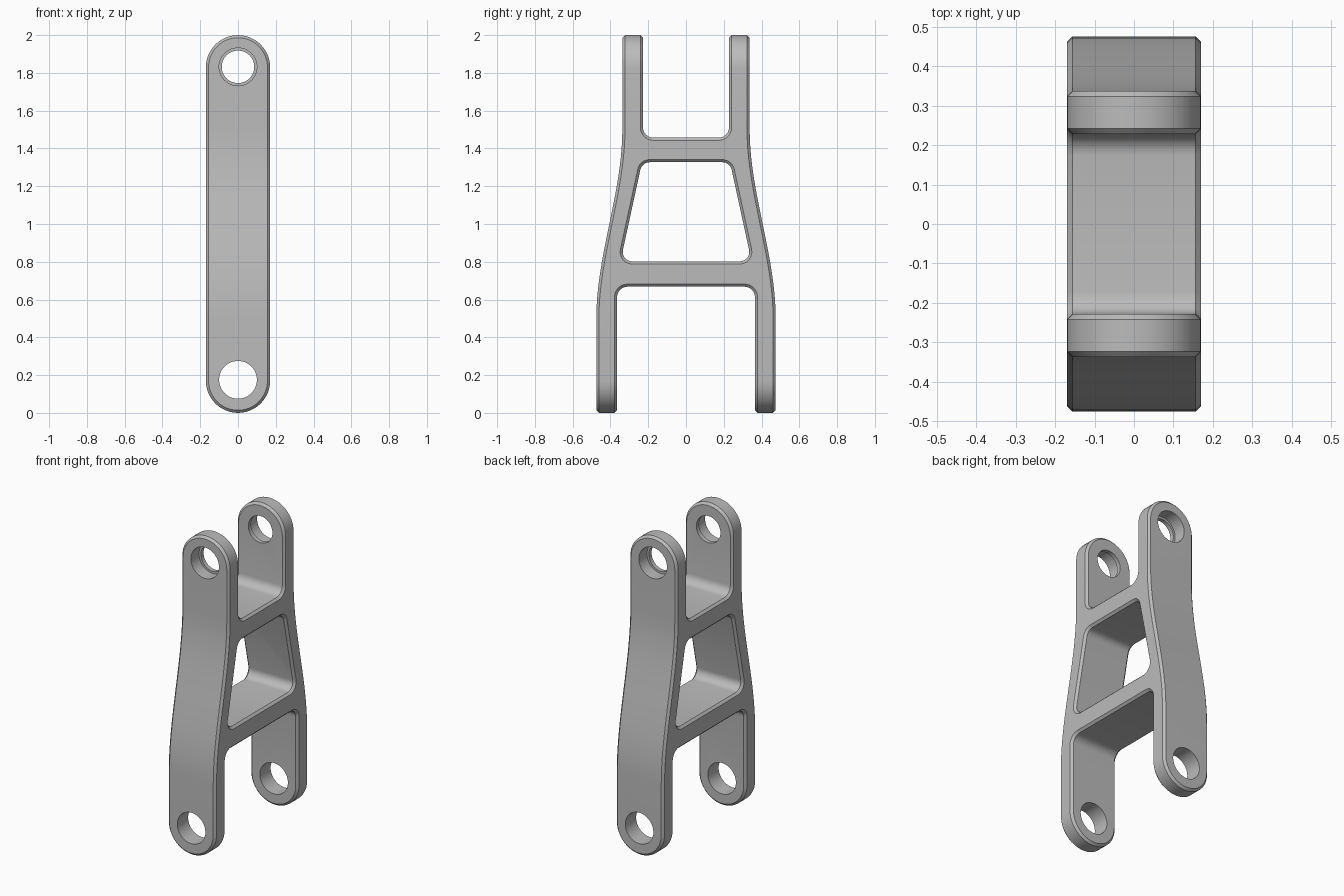
import bpy, bmesh, math
from mathutils import Vector

if "Cube" in bpy.data.objects:
    bpy.data.objects.remove(bpy.data.objects["Cube"], do_unlink=True)

steel = bpy.data.materials.new("grey metal")
steel.use_nodes = True
grey = (0.5, 0.5, 0.5, 1)
steel.diffuse_color = grey
steel.node_tree.nodes["Principled BSDF"].inputs["Base Color"].default_value = grey


def prism(name, points, start, depth):
    """Extrude a closed loop of points along a vector."""
    bm = bmesh.new()
    face = bm.faces.new([bm.verts.new(Vector(p) + Vector(start)) for p in points])
    top = bmesh.ops.extrude_face_region(bm, geom=[face])["geom"]
    verts = [v for v in top if isinstance(v, bmesh.types.BMVert)]
    bmesh.ops.translate(bm, verts=verts, vec=depth)
    bmesh.ops.recalc_face_normals(bm, faces=bm.faces)
    mesh = bpy.data.meshes.new(name)
    bm.to_mesh(mesh)
    bm.free()
    obj = bpy.data.objects.new(name, mesh)
    mesh.materials.append(steel)
    bpy.context.collection.objects.link(obj)
    return obj


def rounded(corners, steps=6):
    """Fillet a (y, z, radius) polygon; radius 0 keeps the corner."""
    out = []
    for i, (y, z, r) in enumerate(corners):
        p = Vector((y, z))
        if r == 0:
            out.append((0, y, z))
            continue
        a = (Vector(corners[i - 1][:2]) - p).normalized()
        b = (Vector(corners[(i + 1) % len(corners)][:2]) - p).normalized()
        half = a.angle(b) / 2
        centre = p + (a + b).normalized() * (r / math.sin(half))
        u = p + a * (r / math.tan(half)) - centre
        v = p + b * (r / math.tan(half)) - centre
        sweep = u.angle(v)
        for k in range(steps + 1):
            t = k / steps
            q = centre + (u * math.sin((1 - t) * sweep) + v * math.sin(t * sweep)) / math.sin(sweep)
            out.append((0, q.x, q.y))
    return out


def circle(radius, z, start=0, sweep=2 * math.pi, count=48):
    return [(radius * math.cos(start + sweep * i / count), 0,
             z + radius * math.sin(start + sweep * i / count)) for i in range(count)]


def boolean(obj, cutter, operation):
    cutter.hide_render = True
    mod = obj.modifiers.new("cut", "BOOLEAN")
    mod.operation, mod.object, mod.solver = operation, cutter, "EXACT"
    apply(obj, mod)
    bpy.data.objects.remove(cutter, do_unlink=True)


def apply(obj, mod):
    bpy.ops.object.select_all(action="DESELECT")
    obj.select_set(True)
    bpy.context.view_layer.objects.active = obj
    bpy.ops.object.modifier_apply(modifier=mod.name)


# Side outline: gently S-curved outer edge, open slot at each end
steps = 20
half = [(0.475, -0.1, 0)]
for i in range(steps + 1):
    t = i / steps
    ease = t * t * (3 - 2 * t)
    half.append((0.475 - 0.138 * ease, 0.5 + t, 0))
half += [(0.337, 2.1, 0), (0.228, 2.1, 0), (0.228, 1.457, 0.055)]
slot = [(0.365, 0.668, 0.055), (0.365, -0.1, 0)]
outline = half + [(-y, z, r) for y, z, r in reversed(half)]
outline += [(-y, z, r) for y, z, r in reversed(slot)] + slot
link = prism("linkage_arm", rounded(outline), (-0.3, 0, 0), (0.6, 0, 0))

# Tapered window between the two cross bars
window = [(-0.347, 0.802, 0.05), (0.347, 0.802, 0.05), (0.233, 1.327, 0.05), (-0.233, 1.327, 0.05)]
boolean(link, prism("window_cutter", rounded(window), (-0.5, 0, 0), (1, 0, 0)), "DIFFERENCE")

# Rounded ends seen from the front
R = 0.17
stadium = circle(R, 2 - R, 0, math.pi, 24) + [(-R, 0, 2 - R)]
stadium += circle(R, R, math.pi, math.pi, 24) + [(R, 0, R)]
boolean(link, prism("end_cutter", stadium, (0, -0.7, 0), (0, 1.4, 0)), "INTERSECT")

# Chamfered edges
chamfer = link.modifiers.new("chamfer", "BEVEL")
chamfer.width = 0.014
chamfer.segments = 1
chamfer.limit_method = "ANGLE"
chamfer.angle_limit = math.radians(40)
chamfer.use_clamp_overlap = False
apply(link, chamfer)

# Pin holes: plain below, stepped from the outside above
boolean(link, prism("lower_holes", circle(0.1, 0.175), (0, -0.7, 0), (0, 1.4, 0)), "DIFFERENCE")
boolean(link, prism("upper_holes", circle(0.086, 1.832), (0, -0.7, 0), (0, 1.4, 0)), "DIFFERENCE")
for side in (-1, 1):
    boolean(link, prism("upper_step", circle(0.1, 1.832), (0, side * 0.255, 0), (0, side * 0.4, 0)), "DIFFERENCE")

bpy.ops.object.shade_smooth_by_angle(angle=math.radians(30))
